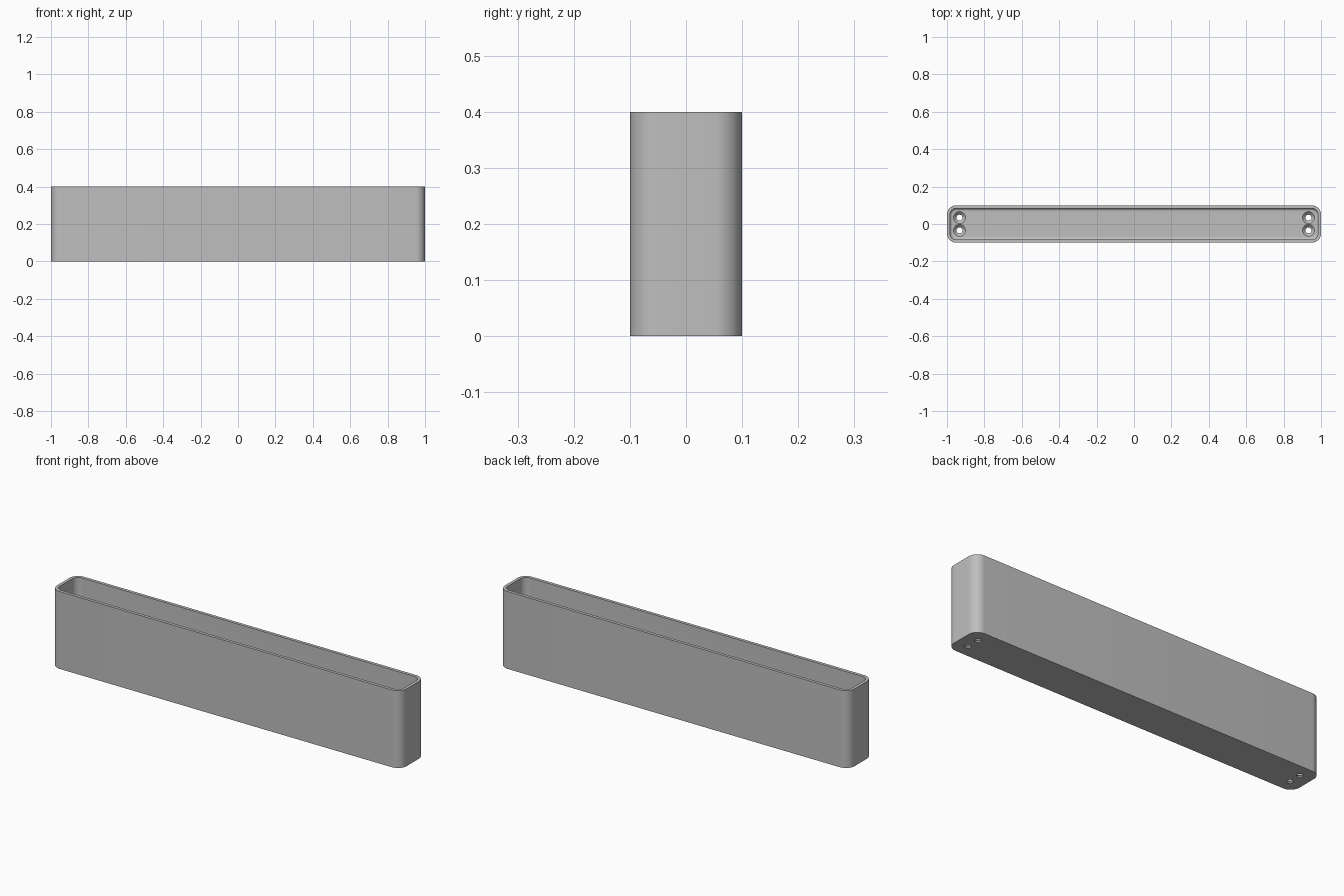
import bpy, bmesh, math

old = bpy.data.objects.get("Cube")
if old:
    bpy.data.objects.remove(old, do_unlink=True)

LENGTH, DEPTH, HEIGHT = 2.0, 0.2, 0.4
CORNER, WALL, FLOOR, FILLET = 0.05, 0.016, 0.022, 0.015
STEPS = 12

grey = bpy.data.materials.new("plain grey")
grey.use_nodes = True
colour = (0.52, 0.52, 0.52, 1)
grey.diffuse_color = colour
grey.node_tree.nodes["Principled BSDF"].inputs["Base Color"].default_value = colour


def make_object(name, bm):
    bmesh.ops.recalc_face_normals(bm, faces=bm.faces)
    mesh = bpy.data.meshes.new(name)
    bm.to_mesh(mesh)
    bm.free()
    mesh.materials.append(grey)
    obj = bpy.data.objects.new(name, mesh)
    bpy.context.collection.objects.link(obj)
    return obj


def loft(bm, rings):
    """Join rings of points into a closed solid with capped ends."""
    loops = [[bm.verts.new(p) for p in ring] for ring in rings]
    for a, b in zip(loops, loops[1:]):
        for i in range(len(a)):
            j = (i + 1) % len(a)
            bm.faces.new((a[i], a[j], b[j], b[i]))
    bm.faces.new(loops[0][::-1])
    bm.faces.new(loops[-1])


def rounded_ring(inset, z):
    r = CORNER - inset
    cx, cy = LENGTH / 2 - CORNER, DEPTH / 2 - CORNER
    points = []
    for k, (sx, sy) in enumerate(((1, 1), (-1, 1), (-1, -1), (1, -1))):
        for i in range(STEPS + 1):
            a = math.pi / 2 * (k + i / STEPS)
            points.append((sx * cx + r * math.cos(a), sy * cy + r * math.sin(a), z))
    return points


def circle_ring(x, y, r, z, sides=32):
    turns = [2 * math.pi * i / sides for i in range(sides)]
    return [(x + r * math.cos(a), y + r * math.sin(a), z) for a in turns]


# Open tray: outer wall, rim, inner wall, filleted floor
sections = [(0, 0), (0, HEIGHT), (WALL, HEIGHT)]
for i in range(7):
    a = math.pi / 2 * i / 6
    sections.append((WALL + FILLET * (1 - math.cos(a)), FLOOR + FILLET * (1 - math.sin(a))))
bm = bmesh.new()
loft(bm, [rounded_ring(*s) for s in sections])
tray = make_object("tray", bm)

# Countersunk screw holes, two at each end
bm = bmesh.new()
for x in (-0.933, 0.933):
    for y in (-0.034, 0.034):
        profile = [(0.016, -0.05), (0.016, 0.006), (0.032, FLOOR), (0.032, FLOOR + 0.02)]
        loft(bm, [circle_ring(x, y, r, z) for r, z in profile])
cutter = make_object("screw_hole_cutter", bm)
cut = tray.modifiers.new("screw holes", "BOOLEAN")
cut.operation = "DIFFERENCE"
cut.solver = "EXACT"
cut.object = cutter

bpy.ops.object.select_all(action="DESELECT")
tray.select_set(True)
bpy.context.view_layer.objects.active = tray
bpy.ops.object.modifier_apply(modifier=cut.name)
bpy.data.objects.remove(cutter, do_unlink=True)
bpy.ops.object.shade_smooth_by_angle(angle=math.radians(30))
